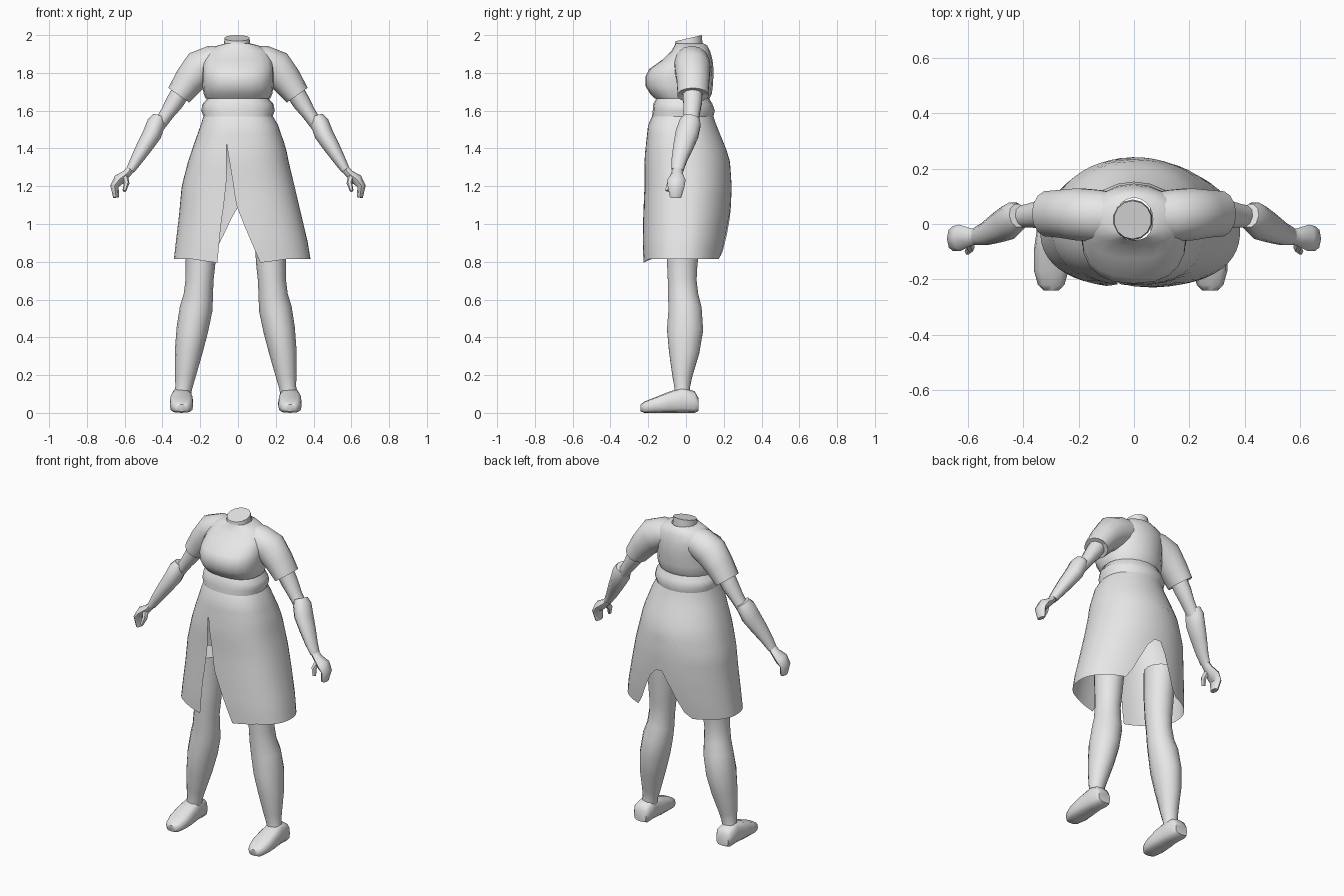
import bpy
import bmesh
import math
from mathutils import Vector

if "Cube" in bpy.data.objects:
    bpy.data.objects.remove(bpy.data.objects["Cube"])

grey = bpy.data.materials.new("plain grey")
grey.diffuse_color = (0.8, 0.8, 0.8, 1)
grey.use_nodes = True
grey.node_tree.nodes["Principled BSDF"].inputs["Base Color"].default_value = grey.diffuse_color


def finish(name, rings, closed=True, caps=(True, True), angle=50):
    """Skin a list of point rings into a smooth shaded object."""
    bm = bmesh.new()
    vs = [[bm.verts.new(p) for p in r] for r in rings]
    n = len(vs[0])
    for a, b in zip(vs, vs[1:]):
        for i in range(n if closed else n - 1):
            j = (i + 1) % n
            bm.faces.new((a[i], a[j], b[j], b[i]))
    if caps[0]:
        bm.faces.new(vs[0][::-1])
    if caps[1]:
        bm.faces.new(vs[-1])
    bmesh.ops.recalc_face_normals(bm, faces=bm.faces)
    me = bpy.data.meshes.new(name)
    bm.to_mesh(me)
    bm.free()
    me.materials.append(grey)
    ob = bpy.data.objects.new(name, me)
    bpy.context.collection.objects.link(ob)
    bpy.ops.object.select_all(action='DESELECT')
    bpy.context.view_layer.objects.active = ob
    ob.select_set(True)
    bpy.ops.object.shade_smooth_by_angle(angle=math.radians(angle))
    return ob


def spow(v, e):
    return math.copysign(abs(v) ** e, v)


def body_point(phi, z, xl, xr, yf, yb, flat=0.8):
    """Point on a body ring; phi = 0 is the front, the front half is squarer."""
    s, c = math.sin(phi), math.cos(phi)
    e = flat if c > 0 else 1.0
    mid = (yf + yb) / 2
    x = (xl + xr) / 2 + (xr - xl) / 2 * spow(s, e)
    return (x, mid - (yb - yf) / 2 * spow(c, e), z)


def body(name, rows, n=20, caps=(False, False), flat=0.8):
    rings = [[body_point(2 * math.pi * i / n, z, -w, w, yf, yb, flat)
              for i in range(n)] for z, w, yf, yb in rows]
    return finish(name, rings, caps=caps)


def tube(name, rows, side, n=10, shift=0.0, caps=(True, True)):
    """Limb through rows of (x, y, z, in-plane radius, depth radius)."""
    c = [Vector(r[:3]) for r in rows]
    rings = []
    for k, r in enumerate(rows):
        t = (c[min(k + 1, len(c) - 1)] - c[max(k - 1, 0)]).normalized()
        u = t.cross(Vector((0, 1, 0))).normalized()
        v = u.cross(t)
        ring = []
        for i in range(n):
            a = 2 * math.pi * i / n
            p = c[k] + u * (r[3] * math.cos(a)) + v * (r[4] * math.sin(a))
            ring.append((p.x * side + shift, p.y, p.z))
        rings.append(ring)
    return finish(name, rings, caps=caps)


def lerp_rows(rows, z):
    for a, b in zip(rows, rows[1:]):
        if a[0] >= z >= b[0]:
            f = (a[0] - z) / (a[0] - b[0])
            return [p + (q - p) * f for p, q in zip(a, b)][1:]
    return list(rows[-1][1:])


# Shirt body with the bust, tucked in at the lower edge
body("shirt", [
    (1.685, .155, -.14, .11), (1.665, .172, -.165, .125), (1.69, .182, -.19, .137),
    (1.73, .188, -.215, .142), (1.78, .19, -.215, .145), (1.82, .19, -.195, .146),
    (1.87, .185, -.125, .14), (1.915, .165, -.078, .128), (1.945, .11, -.06, .112),
    (1.955, .068, -.058, .095)])

# Neck stump, higher at the back
neck = []
for lift, r in ((0, .072), (.05, .068)):
    neck.append([(r * math.sin(a) - .005, .015 - r * math.cos(a) * 1.02,
                  1.93 + lift - .016 * math.cos(a) * (lift > 0) + .004 * (lift > 0))
                 for a in [2 * math.pi * i / 14 for i in range(14)]])
finish("neck", neck, caps=(False, True))

# Waist roll between shirt and skirt
body("waist", [
    (1.70, .15, -.14, .11), (1.66, .166, -.16, .125), (1.635, .188, -.173, .14),
    (1.60, .195, -.176, .153), (1.57, .183, -.18, .145), (1.53, .19, -.18, .14)])

# Skirt rows: z, left x, right x, front y, back y
skirt_rows = [
    (1.57, -.183, .185, -.18, .145), (1.53, -.195, .21, -.20, .158),
    (1.40, -.242, .255, -.215, .212), (1.33, -.265, .268, -.22, .233),
    (1.20, -.298, .30, -.22, .242), (1.05, -.312, .335, -.226, .236),
    (.90, -.33, .37, -.23, .22), (.81, -.34, .385, -.228, .205)]
# Front slit rows: z, left edge x, right edge x
slit_rows = [(1.57, -.06, -.06), (1.42, -.06, -.06), (1.24, -.06, -.03),
             (1.10, -.075, -.01), (1.0, -.09, .03), (.79, -.11, .12)]
cols, levels = 48, 16
skirt = []
for k in range(levels + 1):
    ring = []
    for i in range(cols + 1):
        f = i / cols
        # hem rises into a notch at the back
        off = abs(f * 360 - 183)
        hem = .815 + min(.28, .36 * max(0, 1 - off / 30))
        hem -= .02 * max(0, 1 - min(f, 1 - f) / .08)
        z = 1.57 + (hem - 1.57) * k / levels
        xl, xr, yf, yb = lerp_rows(skirt_rows, z)
        el, er = lerp_rows(slit_rows, z)
        mid, half = (xl + xr) / 2, (xr - xl) / 2
        a0 = math.asin(spow((er - mid) / half, 1 / .8))
        a1 = 2 * math.pi + math.asin(spow((el - mid) / half, 1 / .8))
        ring.append(body_point(a0 + (a1 - a0) * f, z, xl, xr, yf, yb))
    skirt.append(ring)
finish("skirt", skirt, closed=False, caps=(False, False))

# Foot sections: y, half width, bottom, top
foot_rows = [(.065, .042, .01, .08), (.045, .055, 0, .115), (-.02, .052, 0, .135),
             (-.09, .062, 0, .112), (-.17, .062, 0, .08), (-.22, .048, 0, .06),
             (-.24, .028, .008, .045)]

for side, label in ((-1, "left"), (1, "right")):
    # Sleeve
    tube(label + "_sleeve", [
        (.07, .03, 1.865, .08, .085), (.13, .03, 1.855, .092, .095),
        (.20, .035, 1.825, .098, .096), (.26, .037, 1.757, .082, .088),
        (.314, .037, 1.682, .067, .083), (.306, .037, 1.692, .055, .066)],
        side, n=14)
    # Upper arm
    tube(label + "_upper_arm", [
        (.29, .035, 1.72, .05, .055), (.335, .035, 1.645, .048, .052),
        (.375, .03, 1.585, .038, .045), (.42, .025, 1.52, .034, .04)], side)
    # Forearm
    tube(label + "_forearm", [
        (.418, .03, 1.565, .036, .045), (.432, .022, 1.535, .049, .06),
        (.455, .005, 1.475, .05, .064), (.495, -.015, 1.41, .043, .055),
        (.54, -.037, 1.335, .032, .042), (.57, -.045, 1.285, .023, .033)], side)
    # Hand with bent fingers
    tube(label + "_hand", [
        (.56, -.045, 1.30, .022, .026), (.59, -.047, 1.265, .022, .032),
        (.63, -.05, 1.235, .03, .048), (.654, -.053, 1.20, .022, .045),
        (.645, -.055, 1.14, .016, .03)], side, n=8)
    tube(label + "_thumb", [
        (.60, -.06, 1.255, .018, .02), (.59, -.085, 1.215, .015, .018),
        (.602, -.10, 1.175, .01, .012)], side, n=6)
    # Leg from thigh to ankle
    tube(label + "_leg", [
        (.19, -.01, 1.08, .09, .10), (.185, -.015, .90, .085, .09),
        (.187, -.02, .78, .078, .082), (.192, -.02, .70, .074, .078),
        (.198, -.015, .62, .078, .082), (.21, -.005, .55, .087, .09),
        (.23, -.005, .44, .084, .098), (.25, -.01, .32, .073, .082),
        (.268, -.02, .19, .054, .053), (.275, -.02, .135, .045, .042),
        (.283, -.02, .09, .045, .045)], side, n=14, shift=-.012)
    # Foot
    rings = []
    for y, w, lo, hi in foot_rows:
        cx = .287 * side - .012
        rings.append([(cx + w * spow(math.cos(a), .6), y,
                       (lo + hi) / 2 + (hi - lo) / 2 * spow(math.sin(a), .7))
                      for a in [2 * math.pi * i / 12 for i in range(12)]])
    finish(label + "_foot", rings)
